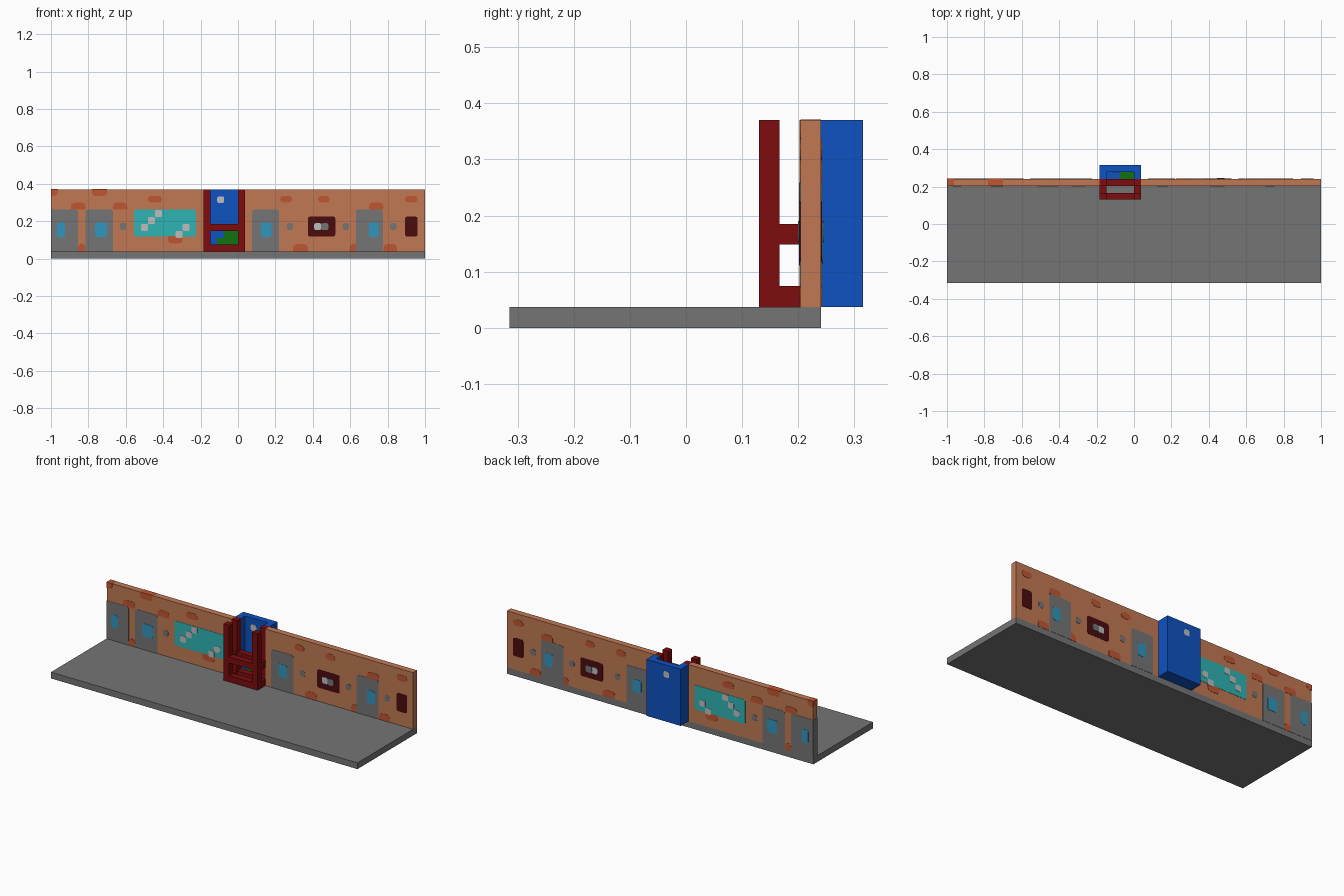
import bpy, bmesh

cube = bpy.data.objects.get("Cube")
if cube:
    bpy.data.objects.remove(cube, do_unlink=True)


def material(name, r, g, b):
    lin = [((c / 255 + 0.055) / 1.055) ** 2.4 if c > 10 else c / 255 / 12.92 for c in (r, g, b)]
    m = bpy.data.materials.new(name)
    m.use_nodes = True
    m.diffuse_color = (*lin, 1)
    bsdf = next(n for n in m.node_tree.nodes if n.type == 'BSDF_PRINCIPLED')
    bsdf.inputs["Base Color"].default_value = (*lin, 1)
    return m


BRICK = material("brick orange", 193, 121, 84)
PATCH = material("dark orange", 192, 86, 50)
GREY = material("grey", 117, 117, 117)
CYAN = material("cyan", 48, 180, 180)
PALE = material("pale grey", 190, 190, 190)
GLASS = material("light blue", 48, 150, 190)
RED = material("dark red", 125, 12, 14)
MAROON = material("maroon", 75, 12, 14)
BLUE = material("blue", 14, 82, 193)
GREEN = material("green", 14, 114, 14)

U = 2 / 54                       # module of the whole design
FLOOR, TOP = U, 10 * U           # wall foot and wall top
W0, W1 = 0.204, 0.241            # wall front and back
BL, BR = -5 * U, U               # booth left and right in x


def finish(name, bm, mat):
    bmesh.ops.recalc_face_normals(bm, faces=bm.faces)
    me = bpy.data.meshes.new(name)
    bm.to_mesh(me)
    bm.free()
    me.materials.append(mat)
    ob = bpy.data.objects.new(name, me)
    bpy.context.collection.objects.link(ob)
    return ob


def prism(bm, outline, y0, y1):
    """Extrude an xz outline from y0 to y1."""
    face = bm.faces.new([bm.verts.new((x, y0, z)) for x, z in outline])
    res = bmesh.ops.extrude_face_region(bm, geom=[face])
    for v in res["geom"]:
        if isinstance(v, bmesh.types.BMVert):
            v.co.y = y1


def boxes(name, mat, *bounds):
    bm = bmesh.new()
    for x0, x1, y0, y1, z0, z1 in bounds:
        prism(bm, [(x0, z0), (x1, z0), (x1, z1), (x0, z1)], y0, y1)
    return finish(name, bm, mat)


def outline(x0, x1, z0, z1, corners, c):
    """Rectangle with chamfers at the corners listed: a=low left, b=low right, c=top right, d=top left."""
    pts = []
    for key, x, z, sx, sz in (("a", x0, z0, 1, 1), ("b", x1, z0, -1, 1),
                              ("c", x1, z1, -1, -1), ("d", x0, z1, 1, -1)):
        if key not in corners:
            pts.append((x, z))
            continue
        cut = [(x, z + sz * c), (x + sx * c * .3, z + sz * c * .3), (x + sx * c, z)]
        pts += cut if key in "ac" else cut[::-1]
    return pts


def plates(name, mat, x0, x1, z0, z1, corners="", c=0.012, level=1, ys=(W0, W1)):
    """Matching thin plates on the front and back of a wall."""
    bm = bmesh.new()
    t = 0.0015 * level
    shape = outline(x0, x1, z0, z1, corners, c)
    prism(bm, shape, ys[0] - t, ys[0] + 0.001)
    prism(bm, shape, ys[1] - 0.001, ys[1] + t)
    return finish(name, bm, mat)


# pavement and the two wall halves
boxes("pavement", GREY, (-1, 1, -0.315, W1, 0, FLOOR))
boxes("wall_right", BRICK, (-0.999, BL, W0, W1, FLOOR, TOP))
boxes("wall_left", BRICK, (BR, 1, W0, W1, FLOOR, TOP))

# doors with small windows
doors = [(-1.0, -0.855, "c", -0.968, -0.925), (-0.815, -0.668, "cd", -0.765, -0.70),
         (0.075, 0.22, "cd", 0.122, 0.178), (0.63, 0.775, "cd", 0.70, 0.752)]
for i, (x0, x1, corners, g0, g1) in enumerate(doors, 1):
    plates(f"door_{i}", GREY, x0, x1, FLOOR, 0.262, corners)
    plates(f"door_window_{i}", GLASS, g0, g1, 0.115, 0.192, "abcd", 0.01, 2)
boxes("door_edge", GREY, (-1, -0.9985, W0, W1, FLOOR, 0.262))

# round wall lamps
for i, x in enumerate((-0.615, 0.278, 0.577, 0.83), 1):
    plates(f"wall_lamp_{i}", GREY, x - 0.017, x + 0.017, 0.154, 0.19, "abcd", 0.01)

# exposed brick patches
patches = [(-1.0, -0.963, 0.336, TOP, "b"), (-0.78, -0.70, 0.334, TOP, "ab"),
           (-0.893, -0.815, 0.262, 0.299, "cd"), (-0.668, -0.592, 0.262, 0.299, "cd"),
           (-0.482, -0.406, 0.299, 0.336, "abcd"), (-0.374, -0.296, 0.08, 0.12, "ab"),
           (-0.855, -0.815, FLOOR, 0.08, "cd"), (0.225, 0.29, 0.299, 0.336, "abcd"),
           (0.428, 0.49, 0.299, 0.336, "abcd"), (0.70, 0.778, 0.262, 0.299, "cd"),
           (0.294, 0.374, FLOOR, 0.077, "cd"), (0.597, 0.63, FLOOR, 0.08, "d"),
           (0.778, 0.85, FLOOR, 0.077, "cd"), (0.893, 0.96, 0.299, 0.336, "abcd")]
for i, (x0, x1, z0, z1, corners) in enumerate(patches, 1):
    plates(f"brick_patch_{i}", PATCH, x0, x1, z0, z1, corners, 0.018)
boxes("brick_patch_tops", PATCH,
      (-1, -0.963, W0, W1, TOP - 0.001, TOP + 0.001),
      (-0.78, -0.70, W0, W1, TOP - 0.001, TOP + 0.001),
      (-1, -0.9985, W0, W1, 0.336, TOP))

# wide shop window with stepped reflections
plates("shop_window", CYAN, -0.556, -0.225, 0.118, 0.262, "abcd", 0.008)
glints = [(-14, 4), (-13, 5), (-12, 6), (-9, 3), (-8, 4)]
for i, (gx, gz) in enumerate(glints, 1):
    plates(f"window_glint_{i}", PALE, gx * U, (gx + 1) * U, gz * U, (gz + 1) * U,
           "abcd", 0.006, 2)

# dark windows
plates("dark_window", MAROON, 0.374, 0.52, 0.118, 0.225, "abcd", 0.01)
plates("dark_window_glint", PALE, 0.407, 0.446, 0.152, 0.19, "abcd", 0.01, 2)
plates("dark_window_shade", GREY, 0.444, 0.484, 0.152, 0.19, "abcd", 0.01, 3)
plates("dark_window_end", MAROON, 0.893, 0.96, 0.118, 0.225, "abcd", 0.01)

# red porch frame: four posts, cross rails and side rails on two levels
Y0, Y1 = 0.13, 0.167
frame = []
for x in (BL, 0):
    for y0, y1 in ((Y0, Y1), (W0, W1)):
        frame.append((x, x + U, y0, y1, FLOOR, TOP))
for z in (FLOOR, 4 * U):
    for y0, y1 in ((Y0, Y1), (W0, W1)):
        frame.append((BL + U, 0, y0, y1, z, z + U))
    for x in (BL, 0):
        frame.append((x, x + U, Y1, W0, z, z + U))
boxes("porch_frame", RED, *frame)

# blue booth: back, sides, floor, open at the top
B0, B1 = 0.278, 0.315
boxes("booth_shell", BLUE,
      (BL, BR, B0, B1, FLOOR, TOP),
      (BL, BL + U, W1, B0, FLOOR, TOP),
      (0, BR, W1, B0, FLOOR, TOP),
      (BL + U, 0, W1, B0, FLOOR, 2 * U))
boxes("booth_seat", BLUE, (-4 * U, -2 * U, W1, B0, 2 * U, 4 * U))
boxes("booth_cushion", GREEN,
      (-2 * U, 0, W1, B0, 2 * U, 4 * U),
      (-3 * U, -2 * U, W1 - 0.001, W1 + 0.001, 2 * U, 3 * U))
plates("booth_light", PALE, -3 * U, -2 * U, 8 * U, 9 * U, "abcd", 0.01, ys=(B0, B1 - 0.001))
